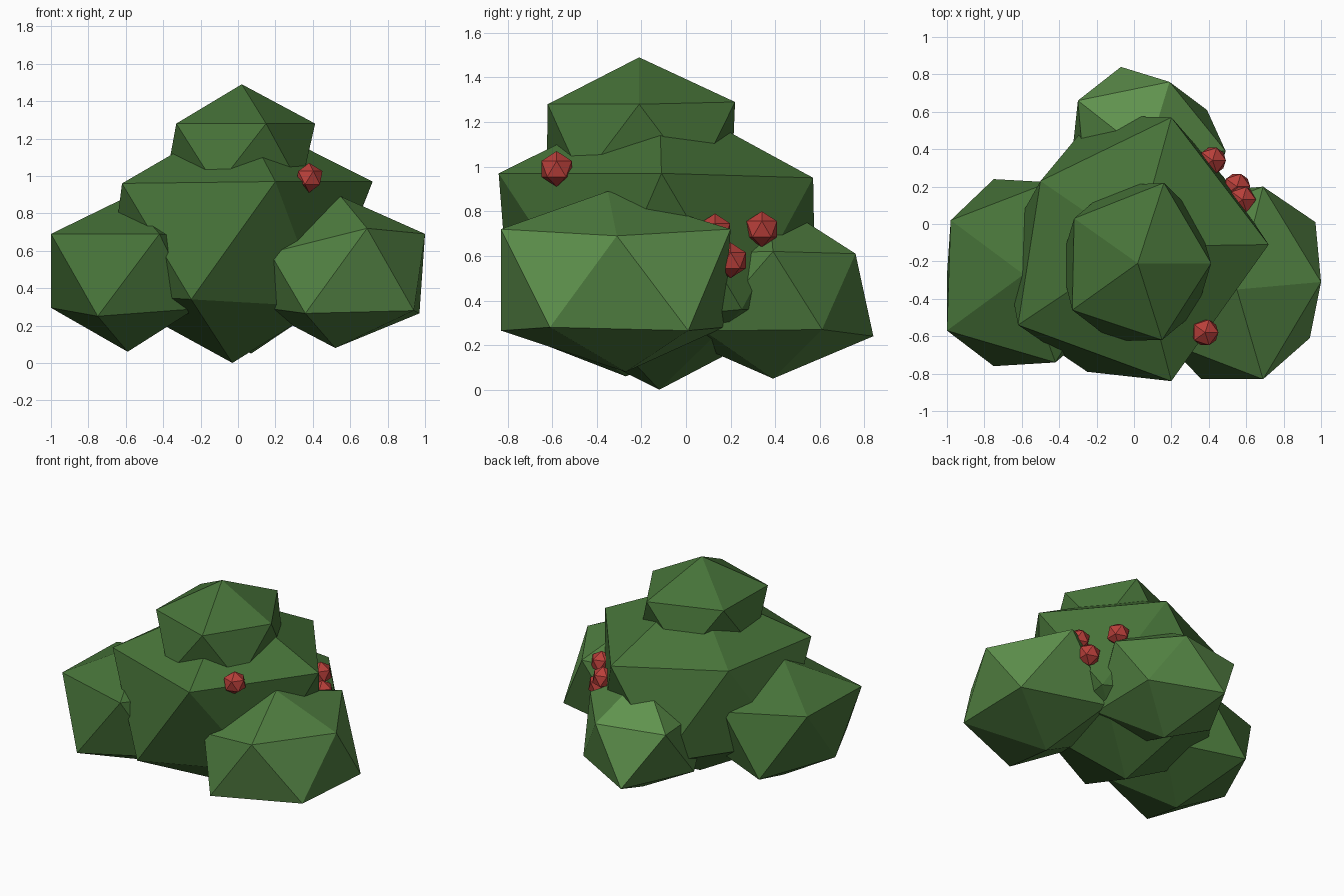
import bpy, bmesh
from mathutils import Vector


def material(name, rgb):
    m = bpy.data.materials.new(name)
    m.diffuse_color = (*rgb, 1)
    return m


leaf = material("leaf_green", (0.062, 0.17, 0.04))
mid = material("leaf_mid_green", (0.082, 0.215, 0.053))
light = material("leaf_light_green", (0.115, 0.29, 0.075))
red = material("berry_red", (0.48, 0.05, 0.042))


def lump(name, centre, radii, mat, pulls=(), sunny=()):
    """Scaled icosahedron; each pull point drags its nearest corner onto it,
    and the face nearest each sunny point is painted light green."""
    bm = bmesh.new()
    bmesh.ops.create_icosphere(bm, subdivisions=1, radius=1)
    for v in bm.verts:
        v.co = Vector(c + r * k for c, r, k in zip(centre, radii, v.co))
    for p in map(Vector, pulls):
        min(bm.verts, key=lambda v: (v.co - p).length).co = p
    for p in map(Vector, sunny):
        min(bm.faces, key=lambda f: (f.calc_center_median() - p).length).material_index = 1
    mesh = bpy.data.meshes.new(name)
    bm.to_mesh(mesh)
    bm.free()
    mesh.materials.append(mat)
    if sunny:
        mesh.materials.append(light)
    ob = bpy.data.objects.new(name, mesh)
    bpy.context.collection.objects.link(ob)
    return ob


# Large middle foliage mass
lump("foliage_centre", (0.01, -0.12, 0.663), (0.79, 0.823, 0.663), leaf,
     [(0.72, -0.11, 0.97), (0.20, 0.57, 0.95), (-0.50, 0.23, 0.97),
      (-0.62, -0.54, 0.96), (0.20, -0.84, 0.97), (-0.25, -0.79, 0.34),
      (0.45, -0.40, 0.30), (0.48, 0.25, 0.36), (-0.03, -0.12, 0.0)])

# Crown
lump("foliage_top", (0.01, -0.21, 1.11), (0.45, 0.488, 0.38), leaf,
     [(0.16, 0.22, 1.29), (-0.32, 0.03, 1.28), (-0.33, -0.46, 1.28),
      (0.15, -0.62, 1.28), (0.02, -0.21, 1.49)])

# Lower right lump
lump("foliage_right", (0.55, -0.31, 0.482), (0.50, 0.60, 0.408), mid,
     [(1.0, -0.31, 0.69), (0.69, 0.20, 0.72), (0.69, -0.83, 0.72),
      (0.17, -0.63, 0.59), (0.97, 0.01, 0.265), (0.94, -0.61, 0.28),
      (0.36, -0.83, 0.265), (0.37, 0.17, 0.28), (0.55, -0.35, 0.89),
      (0.52, -0.27, 0.08)],
     sunny=[(0.88, -0.58, 0.56), (0.66, -0.76, 0.42), (0.89, -0.03, 0.56)])

# Lower left lump
lump("foliage_left", (-0.59, -0.27, 0.475), (0.50, 0.58, 0.415), leaf,
     [(-0.98, 0.02, 0.69), (-1.0, -0.57, 0.69), (-0.42, -0.74, 0.69),
      (-0.75, -0.76, 0.25), (-0.75, 0.24, 0.26), (-1.0, -0.27, 0.295),
      (-0.59, -0.27, 0.06)])

# Back lump
lump("foliage_back", (0.07, 0.37, 0.437), (0.44, 0.55, 0.387), mid,
     [(0.19, 0.76, 0.61), (-0.30, 0.66, 0.62), (0.49, 0.39, 0.62),
      (-0.07, 0.84, 0.24), (0.39, 0.61, 0.27), (-0.33, 0.38, 0.26),
      (0.07, 0.37, 0.86), (0.07, 0.39, 0.05)],
     sunny=[(-0.01, 0.60, 0.71), (-0.06, 0.75, 0.49)])

# Berries
for i, pos in enumerate([(0.38, -0.58, 0.99), (0.42, 0.34, 0.72),
                         (0.58, 0.13, 0.71), (0.55, 0.20, 0.58)], 1):
    lump(f"berry_{i}", pos, (0.08, 0.08, 0.08), red)
